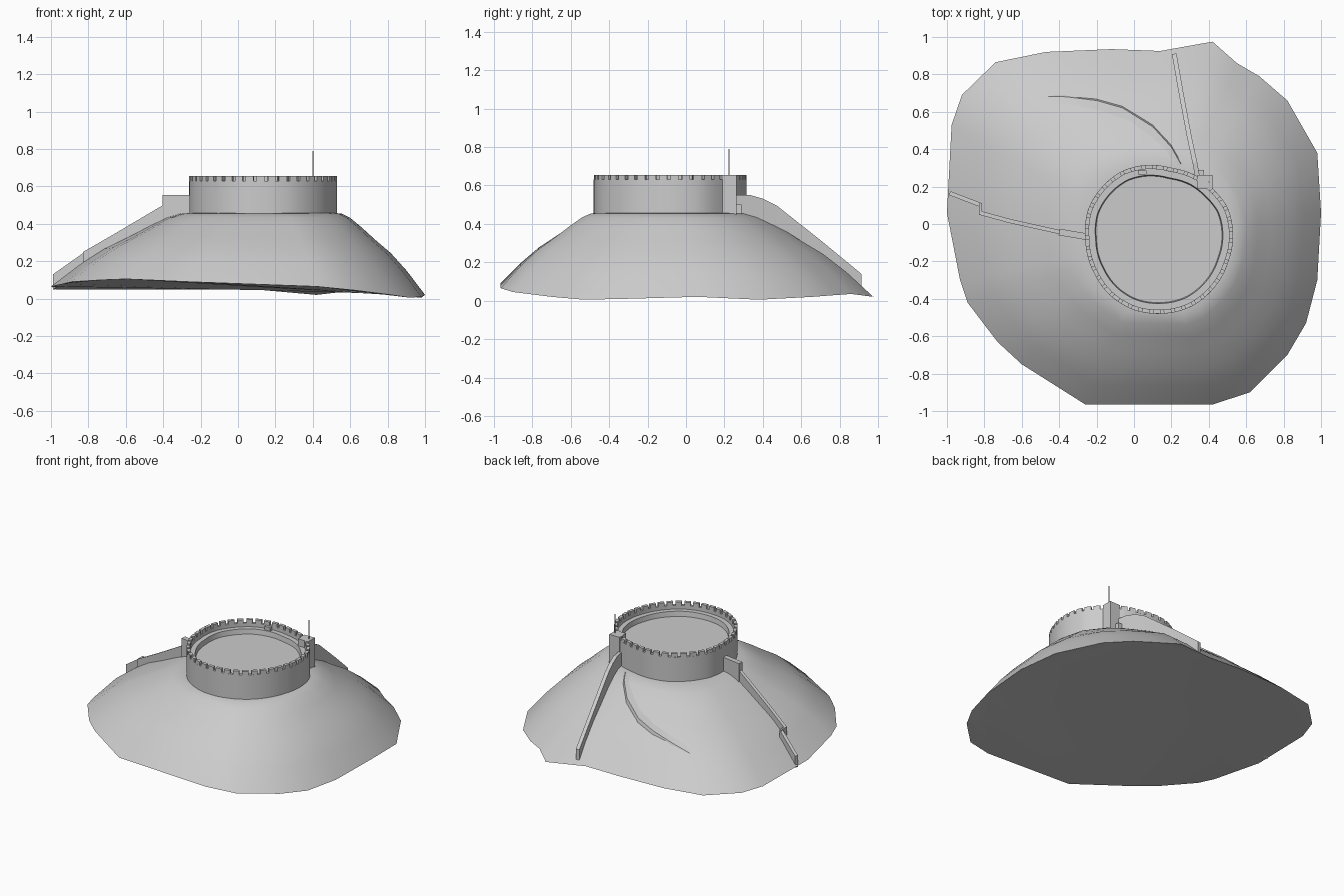
import bpy, bmesh
from math import sin, cos, pi, atan2, hypot, radians
from mathutils import Vector
from mathutils.bvhtree import BVHTree

if "Cube" in bpy.data.objects:
    bpy.data.objects.remove(bpy.data.objects["Cube"])

stone = bpy.data.materials.new("grey stone")
stone.use_nodes = True
stone.diffuse_color = (0.6, 0.6, 0.6, 1)
stone.node_tree.nodes["Principled BSDF"].inputs["Base Color"].default_value = (0.6, 0.6, 0.6, 1)
CX, CY = 0.13, -0.08


def finish(name, bm, smooth=None):
    bmesh.ops.recalc_face_normals(bm, faces=bm.faces)
    me = bpy.data.meshes.new(name)
    bm.to_mesh(me)
    bm.free()
    me.materials.append(stone)
    ob = bpy.data.objects.new(name, me)
    bpy.context.collection.objects.link(ob)
    if smooth:
        bpy.ops.object.select_all(action='DESELECT')
        ob.select_set(True)
        bpy.context.view_layer.objects.active = ob
        bpy.ops.object.shade_smooth_by_angle(angle=radians(smooth))
    return ob


def loft(bm, rings, closed=True):
    """Bridge equal-length rings of points; returns the vertex rings."""
    vs = [[bm.verts.new(p) for p in r] for r in rings]
    n = len(vs[0])
    for a, b in zip(vs, vs[1:]):
        for i in range(n if closed else n - 1):
            j = (i + 1) % n
            bm.faces.new((a[i], a[j], b[j], b[i]))
    return vs


def box(name, centre, size):
    bm = bmesh.new()
    bmesh.ops.create_cube(bm, size=1)
    for v in bm.verts:
        v.co = Vector(centre) + v.co * Vector(size)
    return finish(name, bm)


# Plan of the curtain wall, as a radius for every direction
plan = [(-.26, -.08), (-.245, .08), (-.17, .2), (-.06, .285), (.06, .315), (.2, .3),
        (.33, .26), (.43, .18), (.5, .09), (.53, -.04), (.505, -.2), (.43, -.34),
        (.3, -.445), (.14, -.48), (0, -.46), (-.13, -.38), (-.21, -.27)]
polar = sorted((atan2(y - CY, x - CX) % (2 * pi), hypot(x - CX, y - CY)) for x, y in plan)


def radius(a):
    a %= 2 * pi
    pts = [(polar[-1][0] - 2 * pi, polar[-1][1])] + polar + [(polar[0][0] + 2 * pi, polar[0][1])]
    for (a0, r0), (a1, r1) in zip(pts, pts[1:]):
        if a0 <= a <= a1:
            return r0 + (r1 - r0) * (a - a0) / (a1 - a0)


def at(a, inset, z):
    r = radius(a) - inset
    return Vector((CX + r * cos(a), CY + r * sin(a), z))


# Hill: lofted from the wall foot to an irregular rim
rim = [(-.26, -.965, .09), (.42, -.965, .065), (.62, -.9, .045), (.82, -.7, .02),
       (.92, -.53, .005), (.98, -.3, .01), (1, .06, .02), (.98, .38, .005),
       (.82, .66, .02), (.67, .79, .03), (.55, .86, .035), (.42, .975, .02),
       (.14, .925, .045), (-.12, .935, .05), (-.47, .92, .05), (-.74, .865, .05),
       (-.92, .69, .05), (-.975, .53, .05), (-1, .06, .065), (-.93, -.3, .08),
       (-.89, -.42, .09), (-.73, -.63, .1), (-.6, -.75, .105)]
slope = [(0, 1), (.08, .99), (.17, .94), (.3, .82), (.45, .67), (.62, .51), (.8, .29), (1, 0)]
rings = []
for t, h in slope:
    ring = []
    for p in rim:
        foot = at(atan2(p[1] - CY, p[0] - CX), .01, .458)
        q = foot.lerp(Vector(p), t)
        q.z = p[2] + (foot.z - p[2]) * h
        ring.append(q)
    rings.append(ring)
bm = bmesh.new()
vs = loft(bm, rings)
bm.faces.new(vs[0])
bm.faces.new(vs[-1])
bmesh.ops.triangulate(bm, faces=[f for f in bm.faces if len(f.verts) > 4])
hill_tree = BVHTree.FromBMesh(bm)
finish("hill", bm, 45)


def ground(x, y):
    hit = hill_tree.ray_cast(Vector((x, y, 2)), Vector((0, 0, -1)))[0]
    return hit.z if hit else .05


# Curtain wall with parapet, walkway and raised courtyard
N = 80
section = [(0, .43), (0, .63), (.022, .63), (.022, .605), (.055, .605), (.06, .57)]
bm = bmesh.new()
vs = loft(bm, [[at(2 * pi * i / N, d, z) for i in range(N)] for d, z in section])
bm.faces.new(vs[-1])
finish("curtain_wall", bm, 30)

# Merlons
COUNT = 42
bm = bmesh.new()
for k in range(COUNT):
    a0 = 2 * pi * k / COUNT
    a1 = a0 + 2 * pi / COUNT * .7
    vs = loft(bm, [[at(a0, 0, z), at(a1, 0, z), at(a1, .022, z), at(a0, .022, z)]
                   for z in (.625, .655)])
    bm.faces.new(vs[1])
    bm.faces.new(vs[0])
finish("merlons", bm)

# Corner turret, flagpole and small blocks
box("corner_turret", (.38, .225, .54), (.08, .075, .23))
box("flagpole", (.4, .225, .72), (.005, .005, .14))
box("turret_buttress", (.36, .275, .46), (.03, .03, .08))
box("walkway_step", (.045, .275, .615), (.045, .02, .03))


# Wing walls running down the hill
def wing(name, path, thick):
    """Path points are x, y and top height; the foot is buried in the hill."""
    bm = bmesh.new()
    sections = []
    for i, (x, y, z) in enumerate(path):
        a, b = path[max(i - 1, 0)], path[min(i + 1, len(path) - 1)]
        d = Vector((b[0] - a[0], b[1] - a[1], 0)).normalized()
        s = Vector((-d.y, d.x, 0)) * thick / 2
        low = min(ground(x, y) - .02, z - .03)
        sections.append([Vector((x, y, low)) - s, Vector((x, y, z)) - s,
                         Vector((x, y, z)) + s, Vector((x, y, low)) + s])
    vs = loft(bm, sections)
    bm.faces.new(vs[0])
    bm.faces.new(vs[-1])
    finish(name, bm)


wing("right_wing_gate", [(-.24, -.07, .555), (-.4, -.043, .555)], .035)
wing("right_wing_upper", [(-.39, -.045, .505), (-.66, .015, .345), (-.825, .06, .25)], .022)
wing("right_wing_step", [(-.82, .055, .25), (-.82, .11, .25)], .015)
wing("right_wing_lower", [(-.815, .1, .25), (-.985, .165, .13)], .022)
wing("back_wing", [(.34, .25, .55), (.325, .33, .55), (.31, .4, .53), (.295, .47, .495),
                   (.25, .71, .305), (.215, .91, .14)], .025)

# Terraced track curving across the back slope: bank with a steep outer face
track = [(-.52, .685, 0), (-.36, .68, .015), (-.2, .66, .03), (-.06, .62, .035), (.1, .52, .035),
         (.2, .41, .025), (.25, .32, .005)]
top, foot, uphill = [], [], []
for x, y, h in track:
    out = Vector((x - CX, y - CY, 0)).normalized()
    p = Vector((x, y, ground(x, y) + h * .6))
    q, u = p + out * .012, p - out * .07
    q.z = ground(q.x, q.y) - .005
    u.z = ground(u.x, u.y) - .003
    top.append(p)
    foot.append(q)
    uphill.append(u)
bm = bmesh.new()
loft(bm, [uphill, top, foot], closed=False)
bm.normal_update()
finish("track_bank", bm, 30)
